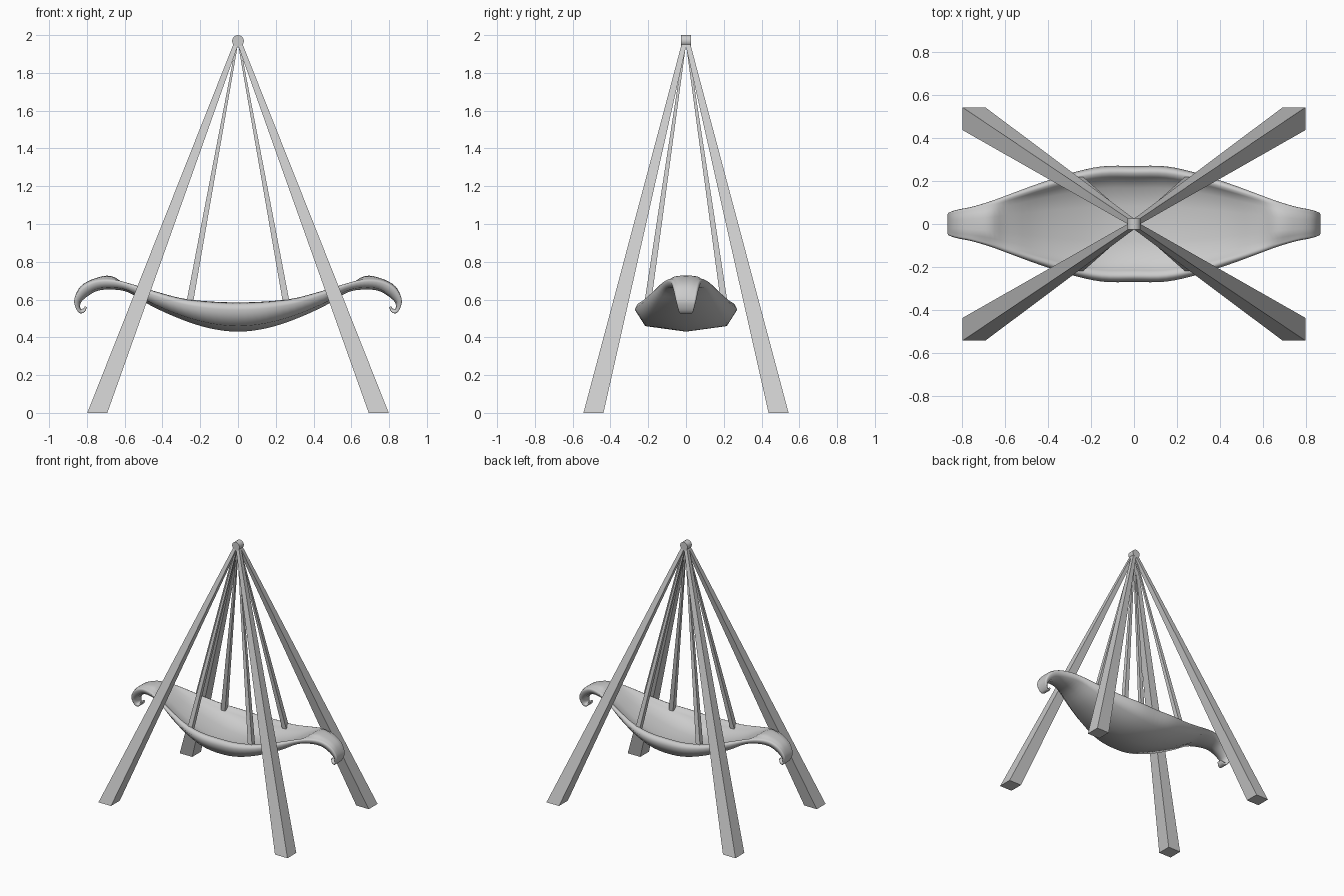
import bpy, bmesh
from mathutils import Vector

if "Cube" in bpy.data.objects:
    bpy.data.objects.remove(bpy.data.objects["Cube"])


def finish(name, bm, smooth=False):
    bmesh.ops.recalc_face_normals(bm, faces=bm.faces[:])
    me = bpy.data.meshes.new(name)
    bm.to_mesh(me)
    bm.free()
    ob = bpy.data.objects.new(name, me)
    bpy.context.collection.objects.link(ob)
    if smooth:
        me.polygons.foreach_set("use_smooth", [True] * len(me.polygons))
    return ob


def loft(name, rings, smooth=False):
    bm = bmesh.new()
    rows = [[bm.verts.new(p) for p in r] for r in rings]
    n = len(rows[0])
    for a, b in zip(rows, rows[1:]):
        for i in range(n):
            j = (i + 1) % n
            bm.faces.new((a[i], a[j], b[j], b[i]))
    bm.faces.new(rows[0])
    bm.faces.new(rows[-1])
    return finish(name, bm, smooth)


def square(x, y, z, h):
    return [(x + a * h, y + b * h, z) for a, b in ((-1, -1), (1, -1), (1, 1), (-1, 1))]


# Legs and hanging straps: tapered square bars meeting at the top
for sx, a in ((-1, "left"), (1, "right")):
    for sy, b in ((-1, "front"), (1, "back")):
        loft(f"{b}_{a}_leg", [square(sx * .745, sy * .49, 0, .053),
                              square(sx * .008, sy * .008, 1.96, .013)])
        loft(f"{b}_{a}_strap", [square(sx * .259, sy * .205, .565, .018),
                                square(sx * .004, sy * .004, 1.96, .005)])

# Pivot at the top
bpy.ops.mesh.primitive_cylinder_add(vertices=24, radius=.031, depth=.052,
                                    location=(0, 0, 1.969), rotation=(1.570796, 0, 0))
bpy.context.object.name = "top_pivot"
bpy.ops.object.shade_smooth_by_angle()

# Boat-shaped seat, half length: rim x,z / keel x,z / half width / floor height ratio
half = [
    (0, .585, 0, .43, .27, .30),
    (.15, .59, .15, .448, .268, .30),
    (.30, .607, .30, .495, .235, .35),
    (.45, .647, .46, .567, .185, .42),
    (.58, .687, .58, .638, .138, .70),
    (.67, .708, .67, .653, .105, 1.3),
    (.76, .702, .74, .647, .08, 1.15),
    (.83, .665, .79, .622, .067, 1.1),
    (.866, .605, .828, .59, .055, 1.0),
    (.86, .558, .836, .565, .045, 1.0),
    (.838, .528, .83, .55, .037, 1.0),
    (.811, .535, .82, .553, .03, 1.0),
    (.80, .56, .810, .564, .022, 1.0),
]
stations = [Vector((-s[0], s[1], -s[2], s[3], s[4], s[5])) for s in half[:0:-1]]
stations += [Vector(s) for s in half]


def smooth_path(pts, steps):
    out = []
    for i in range(len(pts) - 1):
        p0, p1, p2 = pts[max(i - 1, 0)], pts[i], pts[i + 1]
        p3 = pts[min(i + 2, len(pts) - 1)]
        for k in range(steps):
            t = k / steps
            out.append(p1 + (p2 - p0) * (.5 * t)
                       + (p0 * 2 - p1 * 5 + p2 * 4 - p3) * (.5 * t * t)
                       + (p1 * 3 - p0 - p2 * 3 + p3) * (.5 * t ** 3))
    out.append(pts[-1])
    return out


def section(s):
    rx, rz, kx, kz, w, f = s
    wall = f + .12 * min(1, max(-1, (1 - f) * 2))
    side = [(0, 0), (.8, .19), (1, .74), (.95, .92), (.87, 1), (.8, .5 + .5 * min(wall, 1)),
            (.62, wall), (.3, f + .02 * (1 - f)), (0, f)]
    ring = side + [(-y, t) for y, t in side[-2:0:-1]]
    return [(kx + (rx - kx) * t, y * w, kz + (rz - kz) * t) for y, t in ring]


loft("seat", [section(s) for s in smooth_path(stations, 4)], True)
